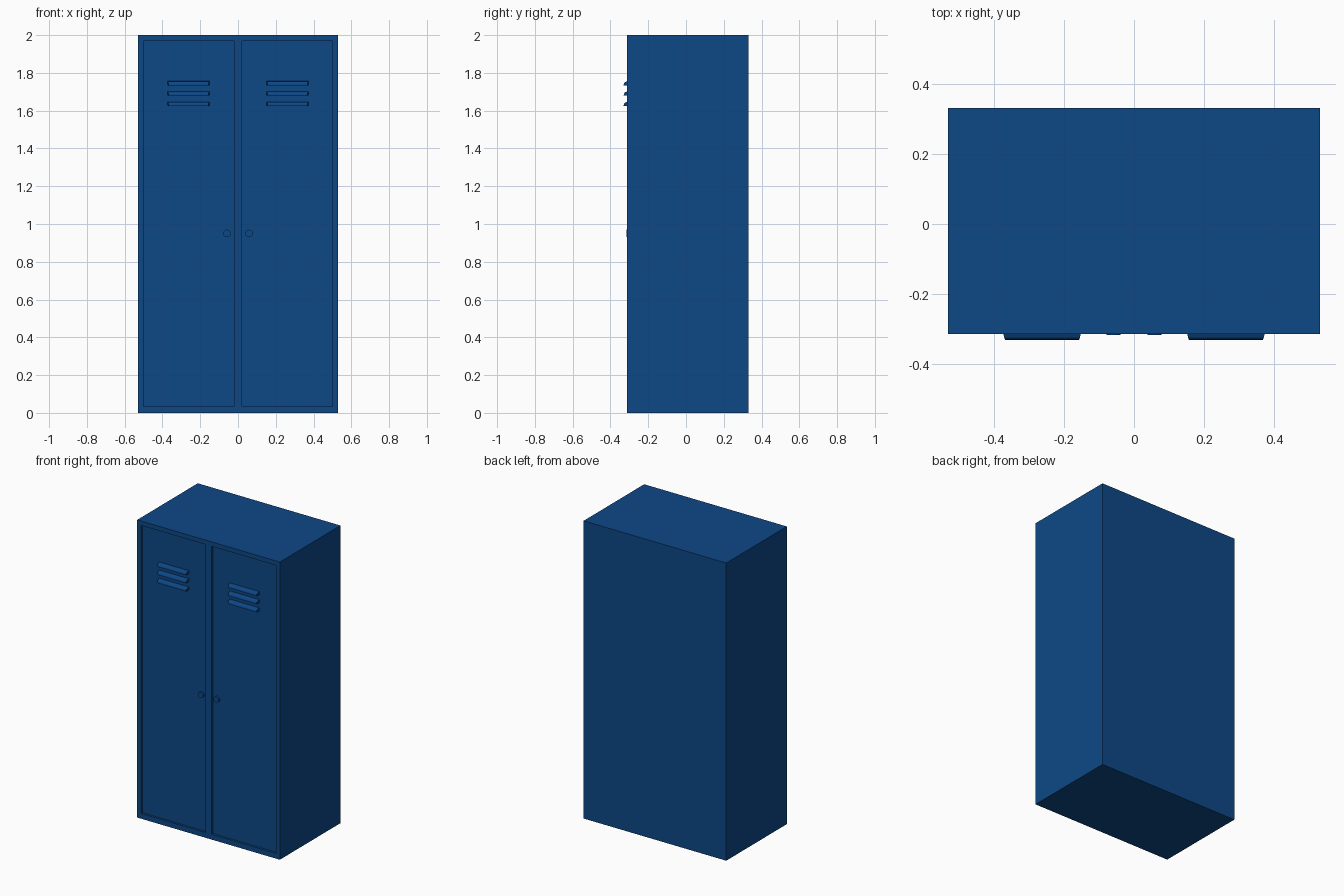
import bpy, bmesh, math
from mathutils import Matrix

if "Cube" in bpy.data.objects:
    bpy.data.objects.remove(bpy.data.objects["Cube"])

blue = bpy.data.materials.new("locker_blue")
blue.diffuse_color = (0.004, 0.064, 0.24, 1)
blue.use_nodes = True
blue.node_tree.nodes["Principled BSDF"].inputs["Base Color"].default_value = blue.diffuse_color

FRONT, BACK, DOOR_Y = -0.313, 0.33, -0.303


def finish(name, bm):
    bmesh.ops.recalc_face_normals(bm, faces=bm.faces)
    me = bpy.data.meshes.new(name)
    bm.to_mesh(me)
    bm.free()
    me.materials.append(blue)
    ob = bpy.data.objects.new(name, me)
    bpy.context.collection.objects.link(ob)
    return ob


def box(bm, x0, x1, y0, y1, z0, z1):
    m = Matrix.Translation(((x0 + x1) / 2, (y0 + y1) / 2, (z0 + z1) / 2))
    bmesh.ops.create_cube(bm, size=1, matrix=m @ Matrix.Diagonal((x1 - x0, y1 - y0, z1 - z0, 1)))


# Cabinet: solid body with a raised frame around the two door openings
bm = bmesh.new()
xs = [-0.53, -0.50, -0.022, 0.022, 0.50, 0.53]
zs = [0, 0.035, 1.97, 2]
grid = [[bm.verts.new((x, FRONT, z)) for z in zs] for x in xs]
faces = {}
for i in range(5):
    for j in range(3):
        faces[i, j] = bm.faces.new((grid[i][j], grid[i + 1][j], grid[i + 1][j + 1], grid[i][j + 1]))
border = [e for e in bm.edges if e.is_boundary]
ext = bmesh.ops.extrude_edge_only(bm, edges=border)["geom"]
for v in ext:
    if isinstance(v, bmesh.types.BMVert):
        v.co.y = BACK
bmesh.ops.contextual_create(bm, geom=[e for e in ext if isinstance(e, bmesh.types.BMEdge)
                                      and all(abs(v.co.y - BACK) < 1e-5 for v in e.verts)])
# Recess the door openings
for key in ((1, 1), (3, 1)):
    f = bmesh.ops.extrude_discrete_faces(bm, faces=[faces[key]])["faces"][0]
    for v in f.verts:
        v.co.y = DOOR_Y + 0.006
finish("cabinet", bm)

# Hood profile of one vent louvre (y, z)
hood = [(-0.300, 0.012), (-0.314, 0.011), (-0.323, 0.007), (-0.329, -0.001), (-0.33, -0.010), (-0.300, -0.010)]

for side, label in ((-1, "left"), (1, "right")):
    # Door leaf with a thin gap around it
    bm = bmesh.new()
    a, b = sorted((side * 0.0245, side * 0.4975))
    box(bm, a, b, DOOR_Y, DOOR_Y + 0.012, 0.0375, 1.9675)
    finish(label + "_door", bm)

    # Three vent louvres
    bm = bmesh.new()
    for z in (1.744, 1.69, 1.635):
        rows = []
        for x, inset in ((-0.11, 0), (0.11, 0)):
            rows.append([bm.verts.new((side * 0.262 + x * (1 - 0.04 * max(0, (-y - 0.318) / 0.012)), y, z + h))
                         for y, h in hood])
        n = len(hood)
        for k in range(n):
            bm.faces.new((rows[0][k], rows[0][(k + 1) % n], rows[1][(k + 1) % n], rows[1][k]))
        bm.faces.new(rows[0])
        bm.faces.new(rows[1])
    finish(label + "_vents", bm)

    # Round lock
    bm = bmesh.new()
    m = Matrix.Translation((side * 0.058, -0.308, 0.95)) @ Matrix.Rotation(math.pi / 2, 4, 'X')
    bmesh.ops.create_cone(bm, cap_ends=True, segments=24, radius1=0.02, radius2=0.02, depth=0.016, matrix=m)
    finish(label + "_lock", bm)
